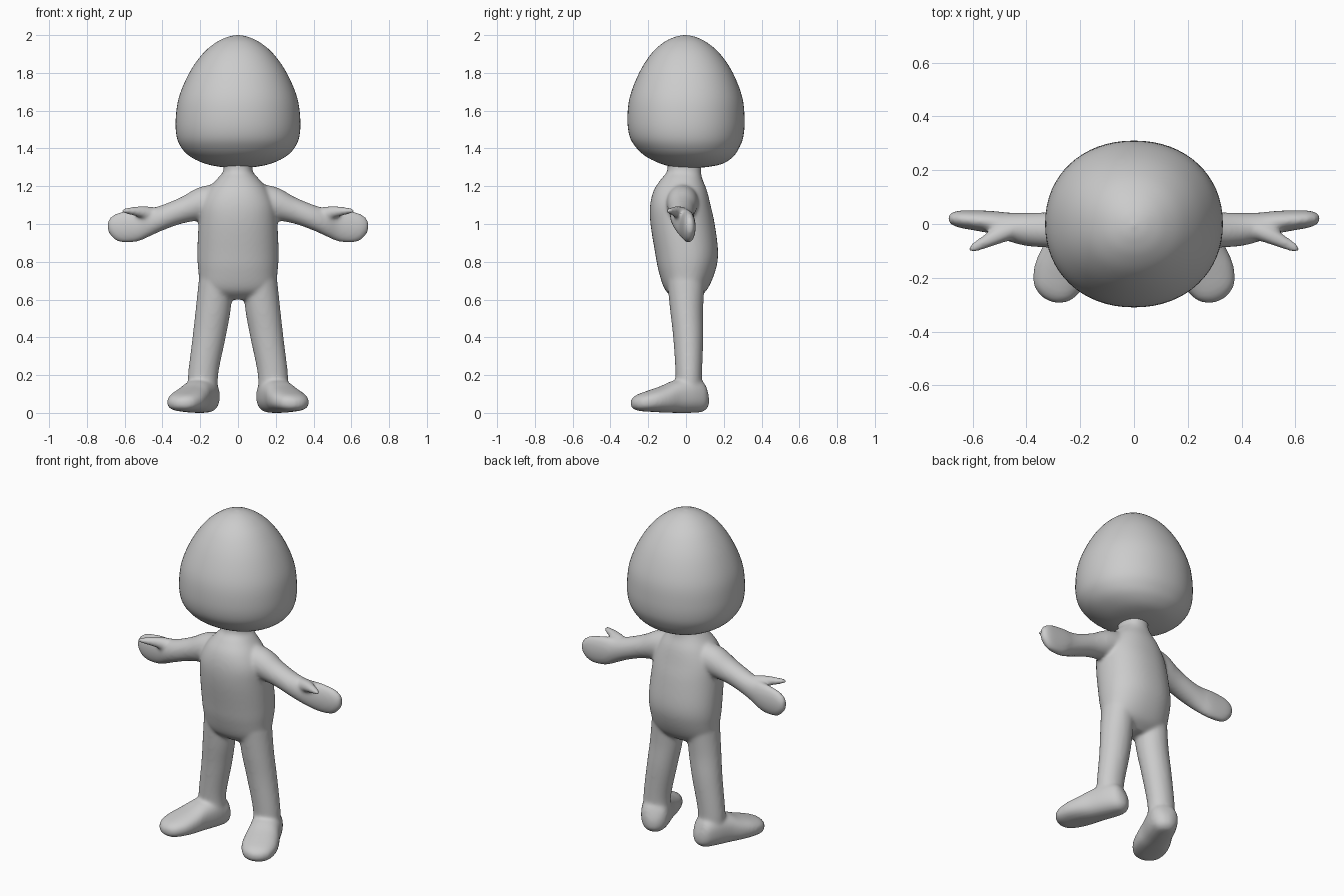
import bpy, bmesh, math
from mathutils import Vector

X, Y, Z = Vector((1, 0, 0)), Vector((0, 1, 0)), Vector((0, 0, 1))


def spline(secs, steps):
    """Catmull-Rom interpolation of cross-sections."""
    out, n = [], len(secs)
    for i in range(n - 1):
        p0, p1, p2, p3 = (secs[min(max(i + k, 0), n - 1)] for k in (-1, 0, 1, 2))
        for s in range(steps):
            t = s / steps
            out.append([0.5 * (2 * b + (c - a) * t + (2 * a - 5 * b + 4 * c - d) * t * t
                               + (3 * b - a - 3 * c + d) * t ** 3)
                        for a, b, c, d in zip(p0, p1, p2, p3)])
    return out + [list(secs[-1])]


def loft(bm, secs, A, B, power=2.0, sides=48, steps=5, mirror=1):
    """Skin (x, y, z, radiusA, radiusB) sections with superellipse rings."""
    rings = []
    for x, y, z, ra, rb in spline(secs, steps):
        ring = []
        for k in range(sides):
            a = 2 * math.pi * k / sides
            c, s = math.cos(a), math.sin(a)
            p = (Vector((x, y, z))
                 + A * ra * math.copysign(abs(c) ** (2 / power), c)
                 + B * rb * math.copysign(abs(s) ** (2 / power), s))
            p.x *= mirror
            ring.append(bm.verts.new(p))
        rings.append(ring)
    faces = [bm.faces.new(rings[0]), bm.faces.new(rings[-1])]
    for r, q in zip(rings, rings[1:]):
        for k in range(sides):
            j = (k + 1) % sides
            faces.append(bm.faces.new((r[k], r[j], q[j], q[k])))
    bmesh.ops.recalc_face_normals(bm, faces=faces)


def make(name, bm):
    me = bpy.data.meshes.new(name)
    bm.to_mesh(me)
    bm.free()
    for p in me.polygons:
        p.use_smooth = True
    ob = bpy.data.objects.new(name, me)
    bpy.context.collection.objects.link(ob)
    return ob


# Head: egg dome with a flattened underside
head = bmesh.new()
loft(head, [(0, .02, 1.297, .01, .01), (0, .025, 1.302, .09, .09), (0, .03, 1.32, .175, .165),
            (0, .02, 1.355, .25, .228), (0, .01, 1.40, .297, .27), (0, .003, 1.46, .324, .3),
            (0, 0, 1.55, .33, .31), (0, 0, 1.67, .313, .298), (0, 0, 1.8, .258, .248),
            (0, -.002, 1.9, .188, .183), (0, -.004, 1.96, .118, .116),
            (0, -.004, 1.99, .055, .055), (0, -.004, 2.0, .006, .006)], X, Y, 2.12, 64)
make("head", head)

body = bmesh.new()
# Torso and neck
loft(body, [(0, 0, .6, .1, .05), (0, 0, .65, .19, .11), (0, .005, .75, .21, .15),
            (0, .003, .85, .215, .167), (0, -.018, 1.0, .209, .17), (0, -.03, 1.1, .198, .16),
            (0, -.03, 1.18, .16, .14), (0, -.022, 1.24, .11, .108),
            (0, -.01, 1.28, .078, .09), (0, -.01, 1.35, .078, .09)], X, Y, 2.2)

side = Vector((.92, .39, 0))
# Foot outline from heel to toe: distance, half width, bottom, top
foot = [(0, .02, .04, .08), (.012, .045, .02, .12), (.04, .072, .004, .17), (.1, .085, 0, .19),
        (.19, .09, 0, .172), (.26, .1, .002, .143), (.33, .101, .006, .12), (.39, .083, .01, .1),
        (.42, .055, .02, .083), (.435, .02, .035, .065)]

for m in (1, -1):
    # Leg
    loft(body, [(.185, .015, .07, .082, .07), (.185, .015, .2, .08, .07), (.153, .012, .4, .088, .08),
                (.131, .003, .55, .093, .088), (.118, 0, .7, .09, .1)], X, Y, mirror=m)
    # Foot
    loft(body, [(.147 + .39 * t, .115 - .92 * t, (lo + hi) / 2, w, (hi - lo) / 2)
                for t, w, lo, hi in foot], side, Z, 2.4, mirror=m)
    # Arm and mitten hand
    loft(body, [(.06, -.02, 1.13, .09, .09), (.2, -.02, 1.108, .082, .088), (.3, -.022, 1.072, .068, .071),
                (.4, -.02, 1.033, .062, .068), (.47, -.01, 1.008, .053, .075), (.53, .006, .992, .043, .085),
                (.6, .014, .984, .037, .084), (.65, .018, .984, .032, .07), (.68, .02, .988, .022, .043),
                (.692, .02, .99, .01, .018)], Y, Z, mirror=m)
    # Thumb
    loft(body, [(.42, -.01, 1.04, .04, .045), (.5, -.04, 1.062, .034, .034), (.56, -.068, 1.068, .027, .022),
                (.6, -.088, 1.07, .019, .015), (.617, -.096, 1.07, .008, .007)], Y, Z, mirror=m)

# Fuse the parts into one soft skin
body_ob = make("body", body)
rm = body_ob.modifiers.new("fuse", 'REMESH')
rm.mode = 'VOXEL'
rm.voxel_size = .009
rm.use_smooth_shade = True
sm = body_ob.modifiers.new("soften", 'SMOOTH')
sm.factor = .5
sm.iterations = 14
